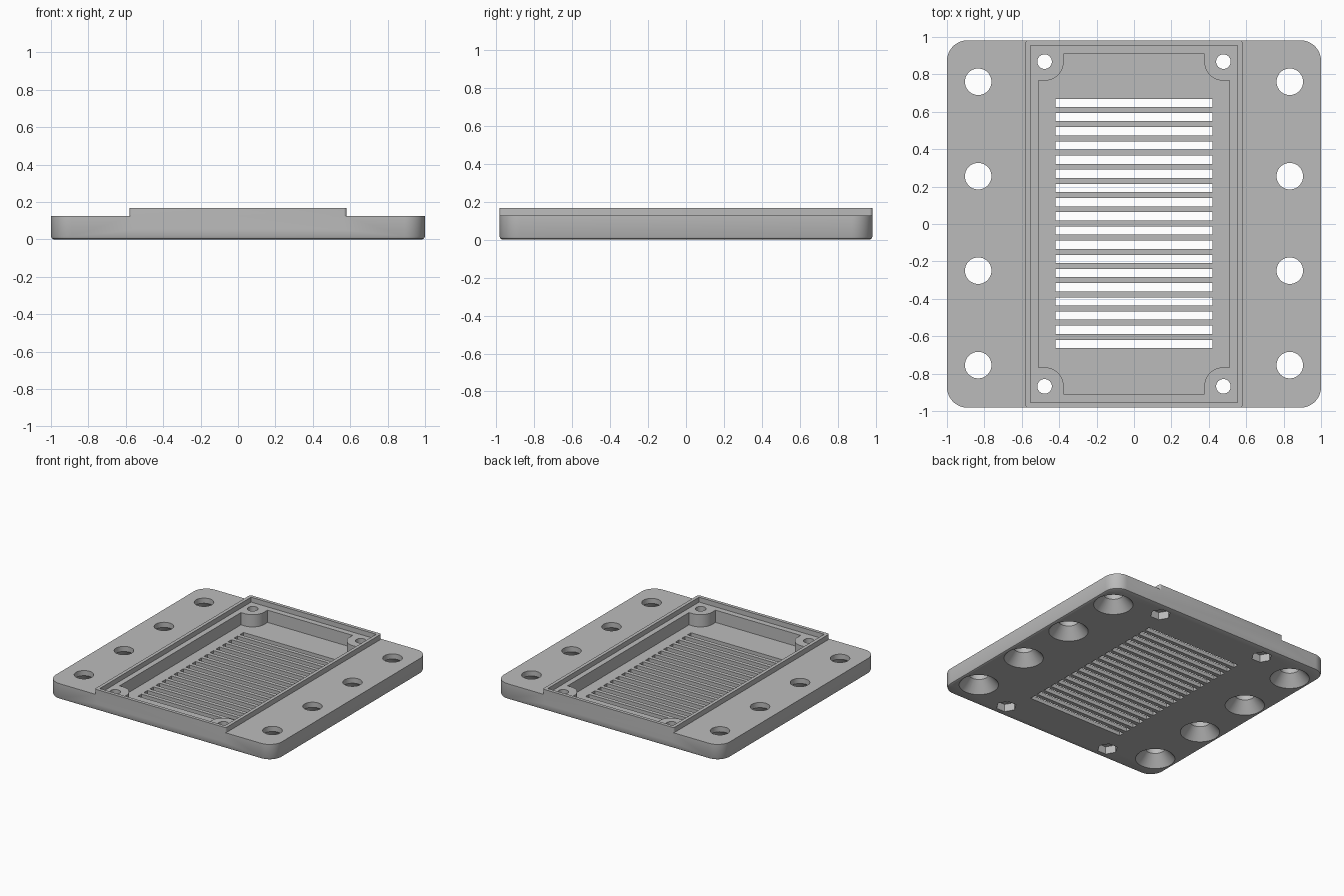
import bpy
import bmesh
from math import cos, sin, pi, radians

if "Cube" in bpy.data.objects:
    bpy.data.objects.remove(bpy.data.objects["Cube"])

DEPTH = 0.982           # half length in y
SIDE_TOP, RIM_TOP = 0.126, 0.167
LEDGE, FLOOR = 0.128, 0.03

grey = bpy.data.materials.new("plain grey")
grey.use_nodes = True
grey.diffuse_color = (0.5, 0.5, 0.5, 1)
grey.node_tree.nodes["Principled BSDF"].inputs["Base Color"].default_value = (0.5, 0.5, 0.5, 1)


def arc(cx, cy, r, a0, a1, n):
    return [(cx + r * cos(radians(a0 + (a1 - a0) * i / n)),
             cy + r * sin(radians(a0 + (a1 - a0) * i / n))) for i in range(n + 1)]


def circle(cx, cy, r, n=40):
    return [(cx + r * cos(2 * pi * i / n), cy + r * sin(2 * pi * i / n)) for i in range(n)]


def rect(x, y, cx=0, cy=0):
    return [(cx - x, cy - y), (cx + x, cy - y), (cx + x, cy + y), (cx - x, cy + y)]


def rounded(x, y, r, n=12):
    pts = []
    for sx, sy, a in ((1, 1, 0), (-1, 1, 90), (-1, -1, 180), (1, -1, 270)):
        pts += arc(sx * (x - r), sy * (y - r), r, a, a + 90, n)
    return pts


def loft(bm, layers):
    """Closed solid through matching (outline, z) layers."""
    rings = [[bm.verts.new((x, y, z)) for x, y in pts] for pts, z in layers]
    n = len(rings[0])
    bm.faces.new(rings[0][::-1])
    bm.faces.new(rings[-1])
    for a, b in zip(rings, rings[1:]):
        for i in range(n):
            j = (i + 1) % n
            bm.faces.new((a[i], a[j], b[j], b[i]))


def make(name, solids):
    bm = bmesh.new()
    for layers in solids:
        loft(bm, layers)
    bmesh.ops.recalc_face_normals(bm, faces=bm.faces)
    me = bpy.data.meshes.new(name)
    bm.to_mesh(me)
    bm.free()
    ob = bpy.data.objects.new(name, me)
    bpy.context.collection.objects.link(ob)
    return ob


# Base plate with rounded corners and a bevelled lower edge
plate = make("vented_mounting_plate", [[
    (rounded(0.985, DEPTH - 0.015, 0.095), 0),
    (rounded(0.995, DEPTH - 0.005, 0.105), 0.005),
    (rounded(1.0, DEPTH, 0.11), 0.015),
    (rounded(1.0, DEPTH, 0.11), SIDE_TOP)]])
plate.data.materials.append(grey)


def combine(tool, operation="DIFFERENCE"):
    tool.hide_render = True
    mod = plate.modifiers.new(tool.name, "BOOLEAN")
    mod.operation, mod.object, mod.solver = operation, tool, "EXACT"
    bpy.context.view_layer.objects.active = plate
    bpy.ops.object.modifier_apply(modifier=mod.name)
    bpy.data.objects.remove(tool)


# Raised centre housing
housing = rounded(0.58, DEPTH, 0.015, 4)
combine(make("housing", [[(housing, 0.05), (housing, RIM_TOP)]]), "UNION")

# Shallow lid ledge inside the rim
ledge = rect(0.553, 0.955)
combine(make("lid_ledge", [[(ledge, LEDGE), (ledge, 0.25)]]))

# Deep pocket whose outline leaves a screw boss in every corner
PX, PY, SX, SY, BOSS = 0.51, 0.91, 0.478, 0.868, 0.102
pocket = []
for sx, sy, a in ((1, 1, 270), (-1, 1, 0), (-1, -1, 90), (1, -1, 180)):
    curve = arc(sx * SX, sy * SY, BOSS, a, a - 90, 12)
    side = (sx * PX, sy * (SY - BOSS))
    end = (sx * (SX - BOSS), sy * PY)
    pocket += [side] + curve + [end] if sx == sy else [end] + curve + [side]
combine(make("pocket", [[(pocket, FLOOR), (pocket, 0.25)]]))

# Row of ventilation slots
slots = [rect(0.42, 0.022, 0, (i - 8.5) * 0.0758 + 0.003) for i in range(18)]
combine(make("vent_slots", [[(s, -0.1), (s, 0.1)] for s in slots]))

# Mounting holes, countersunk from below, and the corner screw holes
holes = []
for x in (-0.833, 0.833):
    for i in range(4):
        y = (i - 1.5) * 0.505 + 0.003
        wide, narrow = circle(x, y, 0.143), circle(x, y, 0.071)
        holes.append([(wide, -0.05), (wide, 0), (narrow, 0.085), (narrow, 0.25)])
corners = [(sx * SX, sy * SY) for sx in (-1, 1) for sy in (-1, 1)]
for x, y in corners:
    ring = circle(x, y, 0.039)
    holes.append([(ring, -0.05), (ring, 0.25)])
combine(make("screw_holes", holes))

# Hexagonal nut sockets under the bosses
nuts = [circle(x, y, 0.075, 6) for x, y in corners]
combine(make("nut_sockets", [[(n, -0.05), (n, 0.06)] for n in nuts]))

# Smooth the curved walls, keep the edges sharp
bpy.ops.object.select_all(action="DESELECT")
plate.select_set(True)
bpy.context.view_layer.objects.active = plate
bpy.ops.object.shade_smooth_by_angle(angle=radians(30))
